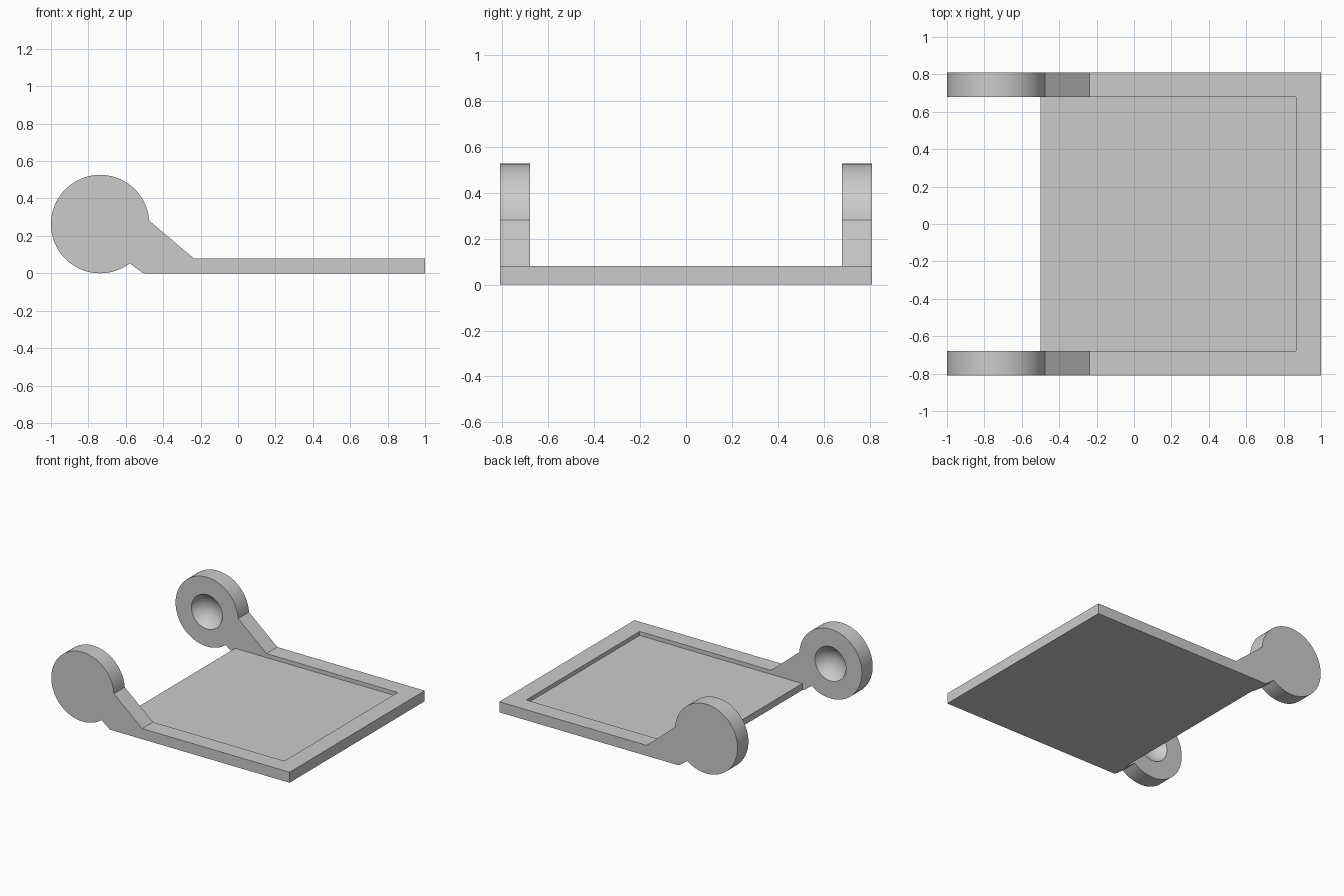
import bpy
import bmesh
from math import cos, sin, radians

if "Cube" in bpy.data.objects:
    bpy.data.objects.remove(bpy.data.objects["Cube"])

grey = bpy.data.materials.new("light_grey")
grey.use_nodes = True
COLOUR = (0.6, 0.6, 0.6, 1)
grey.diffuse_color = COLOUR
grey.node_tree.nodes["Principled BSDF"].inputs["Base Color"].default_value = COLOUR

# Main dimensions
HALF_WIDTH, INNER = 0.81, 0.68
BACK, FRONT, LIP = -0.5, 1.0, 0.865
RIM_HEIGHT, FLOOR_HEIGHT = 0.08, 0.05
EYE_X, EYE_R = -0.737, 0.263
DIMPLE_R, DIMPLE_DEPTH = 0.13, 0.08


def extrude_profile(name, outline, y0, y1):
    """Extrude an x-z outline along y."""
    bm = bmesh.new()
    face = bm.faces.new([bm.verts.new((x, y0, z)) for x, z in outline])
    result = bmesh.ops.extrude_face_region(bm, geom=[face])
    moved = [v for v in result["geom"] if isinstance(v, bmesh.types.BMVert)]
    bmesh.ops.translate(bm, verts=moved, vec=(0, y1 - y0, 0))
    bmesh.ops.recalc_face_normals(bm, faces=bm.faces)
    mesh = bpy.data.meshes.new(name)
    bm.to_mesh(mesh)
    bm.free()
    mesh.materials.append(grey)
    obj = bpy.data.objects.new(name, mesh)
    bpy.context.collection.objects.link(obj)
    return obj


def block(name, x0, x1, height):
    outline = [(x0, 0), (x1, 0), (x1, height), (x0, height)]
    return extrude_profile(name, outline, -INNER, INNER)


def select_only(obj):
    bpy.ops.object.select_all(action="DESELECT")
    obj.select_set(True)
    bpy.context.view_layer.objects.active = obj


# Recessed floor and raised end lip
block("tray_floor", BACK, LIP, FLOOR_HEIGHT)
block("end_lip", LIP, FRONT, RIM_HEIGHT)

# Side rails, each running up an arm into a round pivot disc
START, END, STEPS = radians(4), radians(307), 80
angles = [START + (END - START) * i / STEPS for i in range(STEPS + 1)]
outline = [(EYE_X + EYE_R * cos(a), EYE_R + EYE_R * sin(a)) for a in angles]
outline += [(BACK - 0.01, 0.002), (BACK, 0), (FRONT, 0),
            (FRONT, RIM_HEIGHT), (-0.237, RIM_HEIGHT)]

ball_r = (DIMPLE_R ** 2 + DIMPLE_DEPTH ** 2) / (2 * DIMPLE_DEPTH)
for side, sign in (("left", 1), ("right", -1)):
    rail = extrude_profile(side + "_rail_and_pivot", outline,
                           sign * INNER, sign * HALF_WIDTH)
    # Round socket in the inward face of the disc
    bpy.ops.mesh.primitive_uv_sphere_add(
        segments=48, ring_count=32, radius=ball_r, rotation=(radians(90), 0, 0),
        location=(EYE_X, sign * (INNER + DIMPLE_DEPTH - ball_r), EYE_R))
    cutter = bpy.context.object
    cutter.name = side + "_socket_cutter"
    cutter.hide_render = True
    cutter.data.materials.append(grey)
    cut = rail.modifiers.new("socket", "BOOLEAN")
    cut.operation = "DIFFERENCE"
    cut.solver = "EXACT"
    cut.object = cutter
    select_only(rail)
    bpy.ops.object.modifier_apply(modifier=cut.name)
    bpy.data.objects.remove(cutter)
    bpy.ops.object.shade_smooth_by_angle(angle=radians(25))
